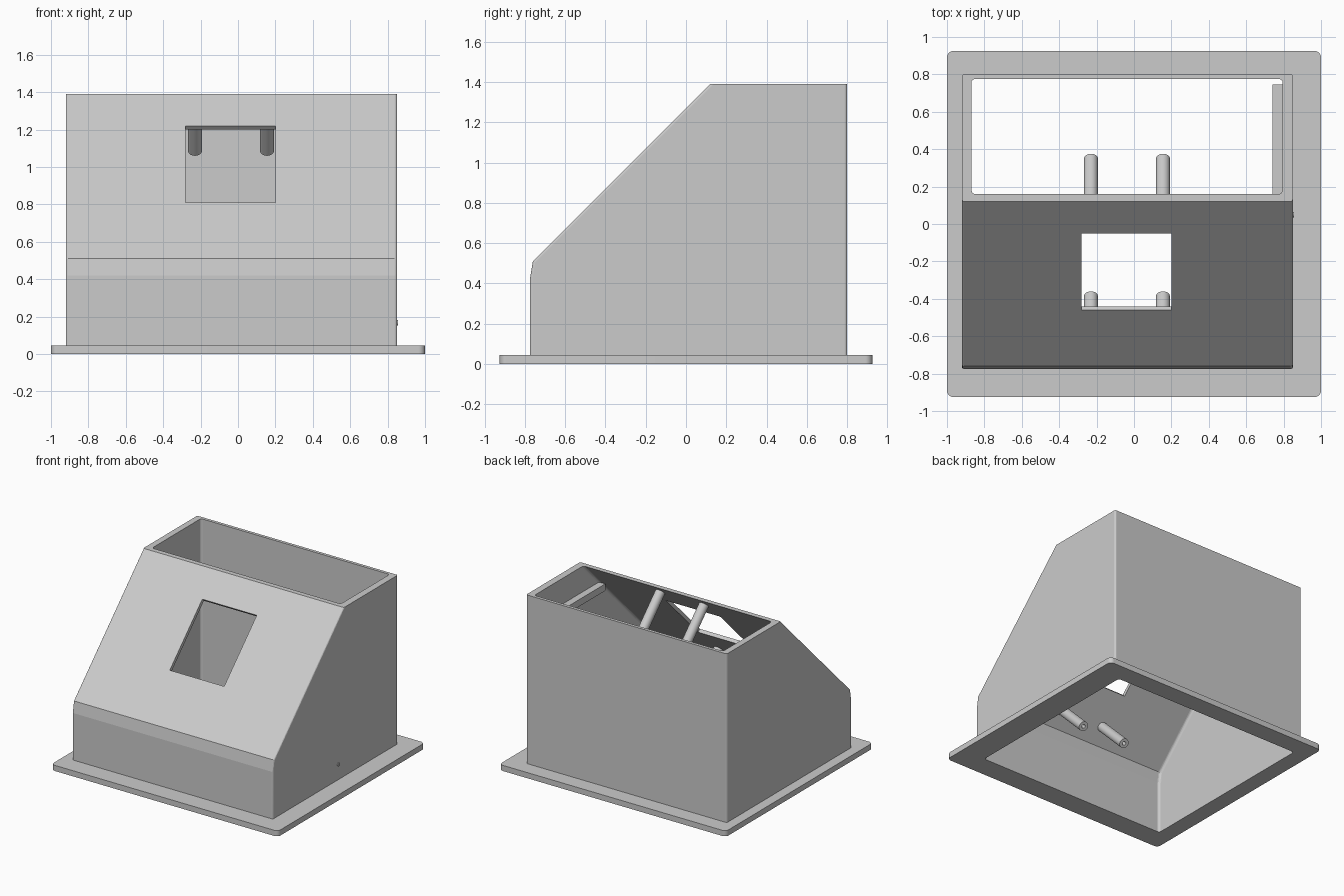
import bpy, bmesh, math
from mathutils import Vector, Matrix

if "Cube" in bpy.data.objects:
    bpy.data.objects.remove(bpy.data.objects["Cube"], do_unlink=True)

grey = bpy.data.materials.new("light_grey")
grey.use_nodes = True
COLOR = (0.6, 0.6, 0.6, 1)
grey.diffuse_color = COLOR
grey.node_tree.nodes["Principled BSDF"].inputs["Base Color"].default_value = COLOR

INWARD = Vector((0, 1, -1)).normalized()   # normal of the sloped panel, into the box
SLOPE = 1.27                               # outer panel: z = y + SLOPE


def finish(bm, name):
    bmesh.ops.recalc_face_normals(bm, faces=bm.faces)
    mesh = bpy.data.meshes.new(name)
    bm.to_mesh(mesh)
    bm.free()
    mesh.materials.append(grey)
    ob = bpy.data.objects.new(name, mesh)
    bpy.context.collection.objects.link(ob)
    return ob


def activate(ob):
    bpy.ops.object.select_all(action='DESELECT')
    ob.select_set(True)
    bpy.context.view_layer.objects.active = ob


def smooth(ob):
    activate(ob)
    bpy.ops.object.shade_smooth_by_angle(angle=math.radians(8.5))


def box(name, lo, hi, round_corners=0):
    bm = bmesh.new()
    bmesh.ops.create_cube(bm, size=1)
    lo, hi = Vector(lo), Vector(hi)
    for v in bm.verts:
        v.co = (lo + hi) / 2 + v.co * (hi - lo)
    if round_corners:
        upright = [e for e in bm.edges if abs(e.verts[0].co.z - e.verts[1].co.z) > 1e-4]
        bmesh.ops.bevel(bm, geom=upright, offset=round_corners, segments=12,
                        profile=0.5, affect='EDGES')
    return finish(bm, name)


def side_profile(name, points, x0, x1, radius):
    """Extrude a y-z outline along x and round the edges along both ends."""
    bm = bmesh.new()
    face = bm.faces.new([bm.verts.new((x0, y, z)) for y, z in points])
    ext = bmesh.ops.extrude_face_region(bm, geom=[face])["geom"]
    bmesh.ops.translate(bm, vec=(x1 - x0, 0, 0),
                        verts=[g for g in ext if isinstance(g, bmesh.types.BMVert)])
    rim = [e for e in bm.edges
           if abs(e.verts[0].co.x - e.verts[1].co.x) < 1e-5
           and abs(e.verts[0].co.z - e.verts[1].co.z) > 1e-4]
    bmesh.ops.bevel(bm, geom=rim, offset=radius, segments=4, profile=0.5, affect='EDGES')
    return finish(bm, name)


def rod(name, start, direction, radius, length, bore=0):
    bm = bmesh.new()
    bmesh.ops.create_cone(bm, cap_ends=True, segments=48,
                          radius1=radius, radius2=radius, depth=length)
    bmesh.ops.translate(bm, verts=bm.verts, vec=(0, 0, length / 2))
    if bore:  # screw hole in the free end
        bm.faces.ensure_lookup_table()
        end = max(bm.faces, key=lambda f: f.calc_center_median().z)
        bmesh.ops.inset_region(bm, faces=[end], thickness=radius - bore)
        ext = bmesh.ops.extrude_face_region(bm, geom=[end])["geom"]
        bmesh.ops.delete(bm, geom=[end], context='FACES_ONLY') if end.is_valid else None
        bmesh.ops.translate(bm, vec=(0, 0, -length * 0.7),
                            verts=[g for g in ext if isinstance(g, bmesh.types.BMVert)])
    turn = Vector(direction).to_track_quat('Z', 'Y').to_matrix().to_4x4()
    bm.transform(Matrix.Translation(start) @ turn)
    return finish(bm, name)


def cut(target, cutter):
    cutter.hide_render = True
    activate(target)
    mod = target.modifiers.new("cut", 'BOOLEAN')
    mod.operation, mod.solver, mod.object = 'DIFFERENCE', 'EXACT', cutter
    bpy.ops.object.modifier_apply(modifier=mod.name)


def discard(*cutters):
    for c in cutters:
        bpy.data.objects.remove(c, do_unlink=True)


# Mounting plate and sloped housing
plate = box("mounting_plate", (-1, -0.925, 0), (1, 0.925, 0.045), 0.035)
housing = side_profile("housing", [(-0.775, 0.045), (-0.775, 0.42), (-0.76, 0.51),
                                   (0.12, 1.39), (0.8, 1.39), (0.8, 0.045)],
                       -0.92, 0.85, 0.012)

# Hollow interior, open at the top and through the plate
cavity = side_profile("cavity_cutter", [(-0.75, -0.1), (-0.75, 0.41), (-0.735, 0.495),
                                        (0.26, 1.49), (0.775, 1.49), (0.775, -0.1)],
                      -0.87, 0.795, 0.02)
cut(plate, cavity)
cut(housing, cavity)
discard(cavity)

# Corner screw holes
for x, y in [(-0.9, 0.85), (0.91, 0.85), (-0.9, -0.84), (0.91, -0.82)]:
    hole = rod("hole_cutter", (x, y, -0.1), (0, 0, 1), 0.037, 0.3)
    cut(plate, hole)
    discard(hole)

# Display window, cut square to the sloped panel
window = box("window_cutter", (-0.28, -0.29, -0.1), (0.2, 0.29, 0.1))
window.data.transform(Matrix.Translation((0, -0.255, SLOPE - 0.255))
                      @ Matrix.Rotation(math.radians(45), 4, 'X'))
cut(housing, window)
discard(window)

# Round button hole beside the window
button = rod("button_cutter", Vector((0.52, -0.24, SLOPE - 0.24)) - INWARD * 0.1,
             INWARD, 0.038, 0.2)
cut(housing, button)
discard(button)

# Four standoffs behind the panel, above and below the window
standoffs = []
for row, y in (("upper", 0.0825), ("lower", -0.653)):
    for side, x in (("right", -0.23), ("left", 0.155)):
        foot = Vector((x, y, y + SLOPE)) + INWARD * 0.022
        standoffs.append(rod(f"{row}_{side}_standoff", foot, INWARD, 0.037, 0.355, 0.014))

# Rail inside the left wall and a tiny nub outside it
box("inner_rail", (0.74, -0.04, 1.13), (0.8, 0.745, 1.185))
nub = rod("side_nub", (0.84, 0.05, 0.167), (1, 0, 0), 0.014, 0.016)

for ob in [plate, housing, nub] + standoffs:
    smooth(ob)
